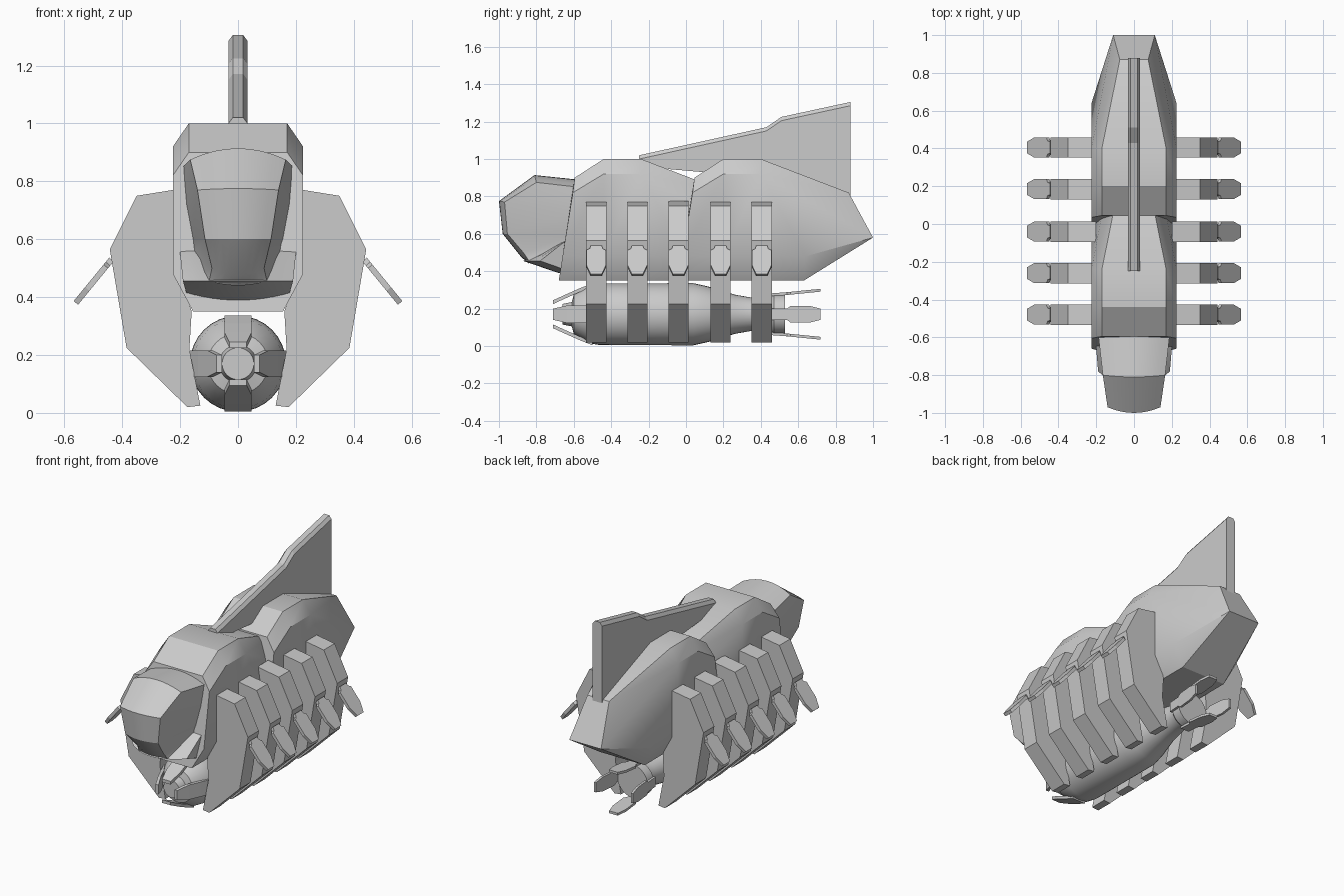
import bpy, bmesh, math
from mathutils import Vector, Matrix

if "Cube" in bpy.data.objects:
    bpy.data.objects.remove(bpy.data.objects["Cube"])

GREY = (0.6, 0.6, 0.6, 1)
mat = bpy.data.materials.new("hull_grey")
mat.use_nodes = True
mat.diffuse_color = GREY
mat.node_tree.nodes["Principled BSDF"].inputs["Base Color"].default_value = GREY


def finish(name, bm, smooth=True):
    bmesh.ops.remove_doubles(bm, verts=bm.verts, dist=0.0005)
    bmesh.ops.recalc_face_normals(bm, faces=bm.faces)
    me = bpy.data.meshes.new(name)
    bm.to_mesh(me)
    bm.free()
    me.materials.append(mat)
    ob = bpy.data.objects.new(name, me)
    bpy.context.collection.objects.link(ob)
    if smooth:
        bpy.ops.object.select_all(action="DESELECT")
        ob.select_set(True)
        bpy.context.view_layer.objects.active = ob
        bpy.ops.object.shade_smooth_by_angle(angle=math.radians(30))
    return ob


def loft(bm, rows, closed=True, caps=(True, True)):
    """Skin rows of points; optionally close each ring and cap the ends."""
    rings = [[bm.verts.new(p) for p in row] for row in rows]
    n = len(rings[0])
    for a, b in zip(rings, rings[1:]):
        for i in range(n if closed else n - 1):
            j = (i + 1) % n
            bm.faces.new((a[i], a[j], b[j], b[i]))
    if caps[0]:
        bm.faces.new(rings[0])
    if caps[1]:
        bm.faces.new(rings[-1])
    return rings


def mirrored(half):
    """Half section on +x -> full ring."""
    return half + [(-x, y, z) for x, y, z in reversed(half)]


def prism(name, outline, axis, lo, hi):
    """Extrude a 2D outline along x or y."""
    bm = bmesh.new()
    put = (lambda t, p: (t, *p)) if axis == "x" else (lambda t, p: (p[0], t, p[1]))
    loft(bm, [[put(t, p) for p in outline] for t in (lo, hi)])
    return finish(name, bm, False)


# Hull: two identical armoured segments, the front one tucked into the rear one
def section(yb, yl, yu, yt, zu, zt):
    return mirrored([(.155, yb, .35), (.225, yl, .48), (.225, yu, zu), (.17, yt, zt)])


def hull(name, dy):
    bm = bmesh.new()
    rows = [section(-.04, -.02, .035, .045, .82, .9),
            section(.2, .2, .2, .2, .92, 1),
            section(.4, .4, .4, .4, .92, 1)]
    r = loft(bm, rows, caps=(True, False))[-1]
    tail = mirrored([(.155, .63, .35), (.225, .64, .48), (.11, 1, .58), (.075, .87, .82)])
    t = [bm.verts.new(p) for p in tail]
    for k in (lambda i: i, lambda i: 7 - i):
        a, b = [r[k(i)] for i in range(4)], [t[k(i)] for i in range(4)]
        for f in ((a[0], a[1], b[1], b[0]), (a[1], b[1], a[2]), (a[2], b[1], b[2]),
                  (a[2], b[2], b[3]), (a[2], b[3], a[3]), (b[0], b[1], b[2])):
            bm.faces.new(f)
    for f in ((r[3], r[4], t[4], t[3]), (r[0], r[7], t[7], t[0]),
              (t[3], t[4], t[5], t[2]), (t[0], t[2], t[5], t[7])):
        bm.faces.new(f)
    bmesh.ops.translate(bm, verts=bm.verts, vec=(0, dy, 0))
    finish(name, bm)


hull("rear_hull", 0)
hull("front_hull", -.64)

# Head: curved centre visor with angled cheeks
stations = [  # centre (y, z), visor edge, cheek back
    ((-.58, .89), (.19, -.58, .85), (.19, -.56, .84)),
    ((-.81, .914), (.165, -.8, .875), (.185, -.6, .8)),
    ((-1, .775), (.14, -.97, .77), (.18, -.6, .72)),
    ((-.98, .6), (.114, -.955, .6), (.16, -.6, .6)),
    ((-.88, .475), (.09, -.87, .5), (.155, -.6, .55)),
    ((-.84, .44), (.1, -.84, .455), (.17, -.6, .46))]
bm = bmesh.new()
rows = []
for (cy, cz), (ex, ey, ez), cheek in stations:
    half = [cheek]
    for i in range(5):
        u = 1 - i / 4
        half.append((ex * u, cy + (ey - cy) * u * u, cz + (ez - cz) * u * u))
    rows.append(half + [(-x, y, z) for x, y, z in reversed(half[:-1])])
loft(bm, rows, closed=False, caps=(False, False))
finish("head", bm)

# Jaw: rounded wedge under the head
bm = bmesh.new()
rows = []
for i in range(13):
    u = i / 6 - 1
    rows.append([(.2 * u, -.6, .58), (.2 * u, -.66 - .02 * (1 - u * u), .55),
                 (.19 * u, -.78 - .09 * (1 - u * u), .455),
                 (.18 * u, -.68, .39 + .03 * u * u), (.17 * u, -.6, .38)])
loft(bm, rows)
finish("jaw", bm)

# Dorsal fin with chamfered top edge
crest = [(-.25, 1.02), (.43, 1.17), (.51, 1.225), (.88, 1.305)]
base = [.96, .9, .88, .7]
bm = bmesh.new()
loft(bm, [mirrored([(.033, y, b), (.033, y, z - .02), (.018, y, z)])
          for (y, z), b in zip(crest, base)])
finish("dorsal_fin", bm, False)

# Side ribs, each with a hanging paddle
RIB = [(.2, .775), (.225, .77), (.35, .75), (.443, .565), (.385, .225), (.175, .02),
       (.13, .025), (.168, .22), (.16, .35), (.2, .48)]
PADDLE = [(0, .03), (.1, .035), (.16, .053), (.68, .053), (1, .03)]
HALF = .054
top, tip = Vector((.437, 0, .53)), Vector((.56, 0, .38))
thick = Vector((.15, 0, .123)).normalized() * .01
for n, y in enumerate((-.48, -.26, -.04, .185, .405), 1):
    for side, s in (("left", 1), ("right", -1)):
        prism(f"{side}_rib_{n}", [(s * x, z) for x, z in RIB], "y", y - HALF, y + HALF)
        bm = bmesh.new()
        rows = []
        for t, w in PADDLE:
            c = top.lerp(tip, t)
            ring = [c + thick + Vector((0, w, 0)), c + thick - Vector((0, w, 0)),
                    c - thick - Vector((0, w, 0)), c - thick + Vector((0, w, 0))]
            rows.append([(s * p.x, p.y + y, p.z) for p in ring])
        loft(bm, rows)
        finish(f"{side}_paddle_{n}", bm, False)

# Belly engine: lathed barrel along y
AXIS = .17
BARREL = [(-.66, .055), (-.61, .065), (-.6, .105), (-.52, .155), (-.46, .165), (.04, .166),
          (.12, .148), (.26, .105), (.4, .08), (.45, .085), (.47, .105), (.53, .105)]
bm = bmesh.new()
loft(bm, [[(r * math.sin(a), y, AXIS + r * math.cos(a))
           for a in [k * math.tau / 32 for k in range(32)]] for y, r in BARREL])
finish("engine_barrel", bm)


# Petals around each engine end: stations are (y, radius, half width)
def petals(name, path, depth):
    for k in range(4):
        bm = bmesh.new()
        loft(bm, [[(-w, y, r), (w, y, r), (w, y, r - depth), (-w, y, r - depth)]
                  for y, r, w in path])
        bm.transform(Matrix.Translation((0, 0, AXIS)) @ Matrix.Rotation(k * math.pi / 2, 4, "Y"))
        finish(f"{name}_{k + 1}", bm, False)


petals("front_petal", [(-.71, .075, .03), (-.64, .107, .046), (-.57, .138, .046),
                       (-.5, .166, .046)], .02)
petals("rear_petal", [(.46, .112, .03), (.54, .118, .03), (.56, .12, .045),
                      (.66, .13, .045), (.72, .136, .03)], .015)
